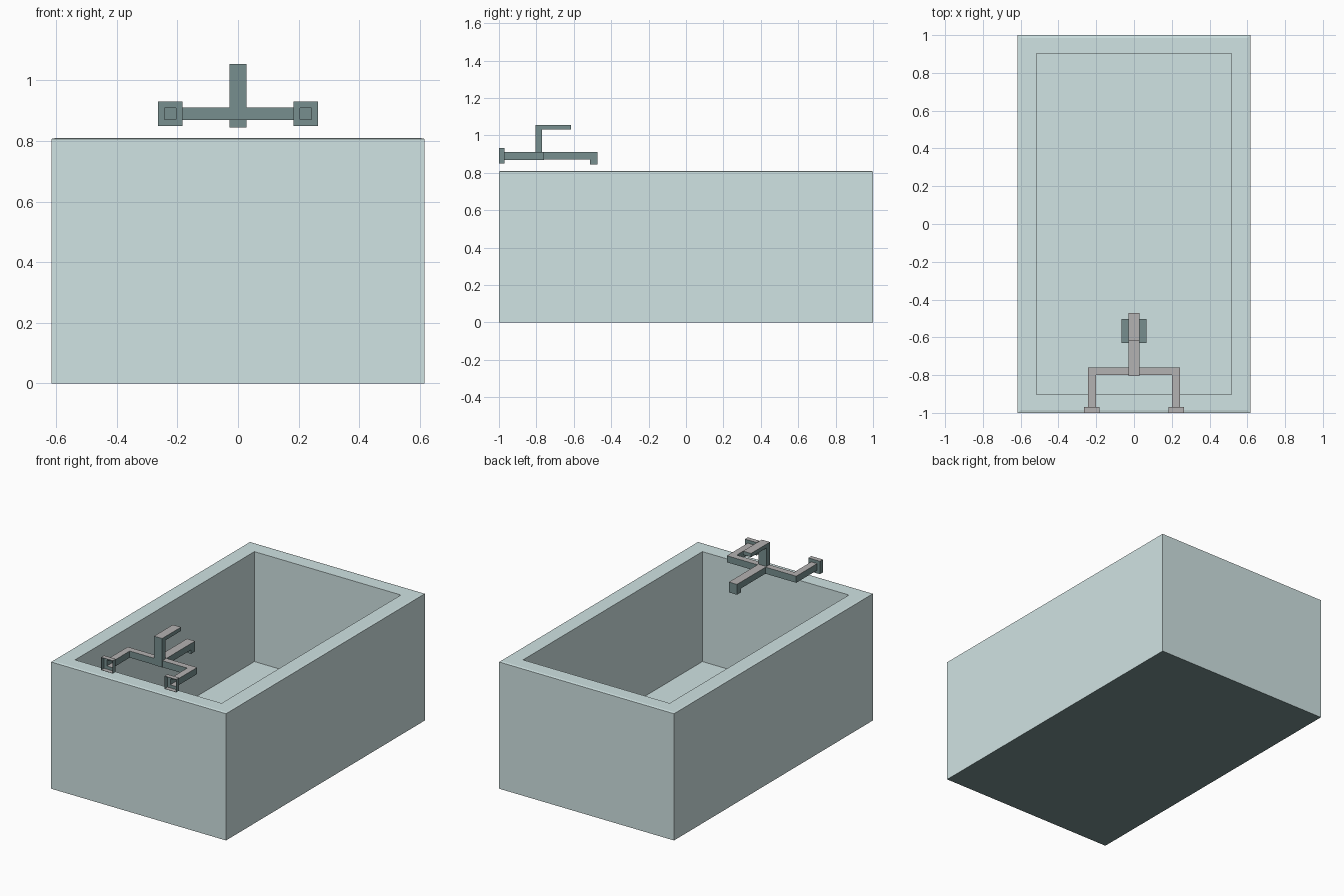
import bpy, bmesh

if "Cube" in bpy.data.objects:
    bpy.data.objects.remove(bpy.data.objects["Cube"])


def material(name, rgb):
    m = bpy.data.materials.new(name)
    lin = [((c / 255 + 0.055) / 1.055) ** 2.4 for c in rgb]
    m.diffuse_color = (*lin, 1)
    m.use_nodes = True
    m.node_tree.nodes["Principled BSDF"].inputs["Base Color"].default_value = m.diffuse_color
    return m


pale = material("pale teal", (208, 227, 227))
dark = material("dark teal", (119, 143, 143))
grey = material("warm grey", (180, 178, 178))


def finish(name, bm, mats, rule=None):
    bmesh.ops.recalc_face_normals(bm, faces=bm.faces)
    bm.normal_update()
    if rule:
        for f in bm.faces:
            f.material_index = 1 if rule(f) else 0
    me = bpy.data.meshes.new(name)
    bm.to_mesh(me)
    bm.free()
    for m in mats:
        me.materials.append(m)
    ob = bpy.data.objects.new(name, me)
    bpy.context.collection.objects.link(ob)
    return ob


def upward(f):
    return f.normal.z > 0.5


def downward(f):
    return f.normal.z < -0.5


def rings(bm, loops):
    """Skin a list of four-point loops and cap both ends."""
    vs = [[bm.verts.new(p) for p in loop] for loop in loops]
    for a, b in zip(vs, vs[1:]):
        for i in range(4):
            j = (i + 1) % 4
            bm.faces.new((a[i], a[j], b[j], b[i]))
    bm.faces.new(vs[0])
    bm.faces.new(vs[-1])


def rect(hx, hy, z):
    return [(-hx, -hy, z), (hx, -hy, z), (hx, hy, z), (-hx, hy, z)]


def upright(cx, cz, h, y):
    return [(cx + sx * h, y, cz + sz * h) for sx, sz in ((-1, -1), (1, -1), (1, 1), (-1, 1))]


def prism(name, profile, x0, x1):
    """Extrude a (y, z) profile along x; upward faces are grey."""
    bm = bmesh.new()
    f = bm.faces.new([bm.verts.new((x0, y, z)) for y, z in profile])
    ext = bmesh.ops.extrude_face_region(bm, geom=[f])["geom"]
    bmesh.ops.translate(bm, vec=(x1 - x0, 0, 0),
                        verts=[v for v in ext if isinstance(v, bmesh.types.BMVert)])
    return finish(name, bm, [dark, grey], upward)


# Tub: outer walls, softened rim, inner walls and floor; dark underside
bm = bmesh.new()
rings(bm, [rect(0.616, 1, 0), rect(0.616, 1, 0.807), rect(0.602, 0.986, 0.81),
           rect(0.516, 0.902, 0.81), rect(0.516, 0.902, 0.11)])
finish("tub", bm, [pale, dark], downward)

# Drain plate on the floor
bm = bmesh.new()
rings(bm, [[(x, y - 0.566, z) for x, y, z in rect(0.067, 0.064, h)] for h in (0.108, 0.125)])
finish("drain", bm, [dark])

# Hollow pipes ending in open, thin-walled wall flanges
for side, s in (("left", -1), ("right", 1)):
    cx = s * 0.2235
    sections = [(0.021, -0.8), (0.021, -0.97), (0.041, -0.97), (0.041, -1.0),
                (0.0395, -1.0), (0.0395, -0.972), (0.0195, -0.972), (0.0195, -0.802)]
    bm = bmesh.new()
    rings(bm, [upright(cx, 0.89, h, y) for h, y in sections])
    finish(side + "_pipe_and_flange", bm, [dark, grey], upward)

# Cross bar joining the pipes
prism("cross_bar", [(-0.8, 0.869), (-0.76, 0.869), (-0.76, 0.911), (-0.8, 0.911)], -0.2445, 0.2445)

# Spout with downturned tip
prism("spout", [(-0.765, 0.87), (-0.513, 0.87), (-0.513, 0.845), (-0.472, 0.845),
                (-0.472, 0.911), (-0.765, 0.911)], -0.0285, 0.0285)

# Upright lever
prism("lever", [(-0.804, 0.87), (-0.77, 0.87), (-0.77, 1.03), (-0.614, 1.03),
                (-0.614, 1.054), (-0.804, 1.054)], -0.0285, 0.0285)
